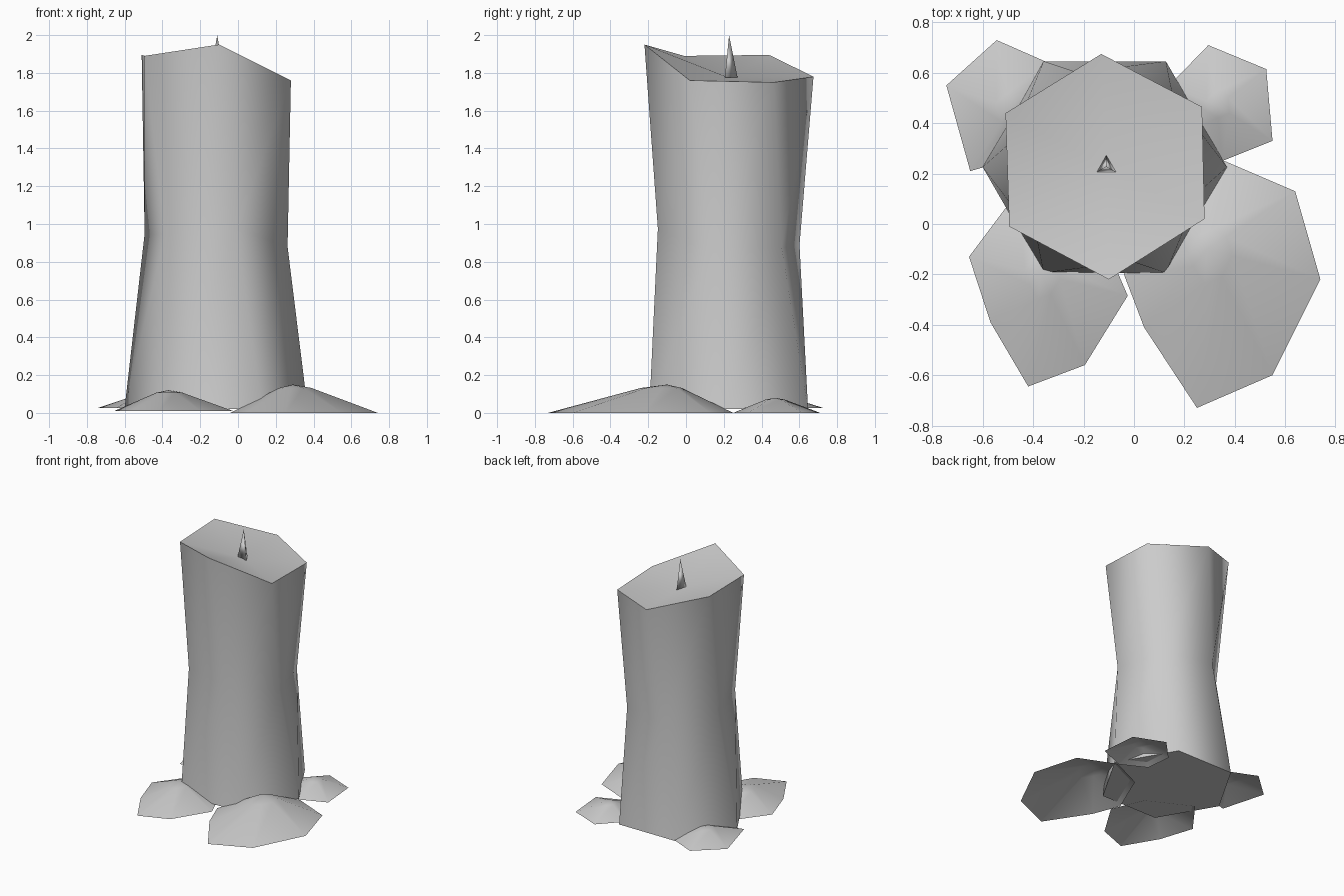
import bpy, bmesh
from math import cos, sin, radians
from mathutils import Vector

cube = bpy.data.objects.get("Cube")
if cube:
    bpy.data.objects.remove(cube)

wax = bpy.data.materials.new("plain_grey")
wax.use_nodes = True
GREY = (0.6, 0.6, 0.6, 1)
wax.diffuse_color = GREY
wax.node_tree.nodes["Principled BSDF"].inputs["Base Color"].default_value = GREY


def finish(name, bm):
    for f in bm.faces:
        f.smooth = True
    mesh = bpy.data.meshes.new(name)
    bm.to_mesh(mesh)
    bm.free()
    mesh.materials.append(wax)
    obj = bpy.data.objects.new(name, mesh)
    bpy.context.collection.objects.link(obj)
    return obj


def bridge(bm, low, high):
    n = len(low)
    for i in range(n):
        j = (i + 1) % n
        bm.faces.new((low[i], low[j], high[j], high[i]))


def fan(bm, ring, tip):
    return [bm.faces.new((a, b, tip)) for a, b in zip(ring, ring[1:] + ring[:1])]


# Candle body: hexagonal, pinched and twisted, with a slanted, dished top
bm = bmesh.new()
rim = [(0.28, 0.02, 1.76), (0.27, 0.465, 1.75), (-0.13, 0.675, 1.78),
       (-0.51, 0.44, 1.895), (-0.495, -0.01, 1.89), (-0.10, -0.22, 1.95)]


def hexagon(radius, turn, heights):
    return [bm.verts.new((-0.116 + radius * cos(radians(60 * i + turn)),
                          0.226 + radius * sin(radians(60 * i + turn)), z))
            for i, z in enumerate(heights)]


base = hexagon(0.485, 0, [0.02] * 6)
waist = hexagon(0.39, -14, [p[2] / 2 for p in rim])
top = [bm.verts.new(p) for p in rim]
bridge(bm, base, waist)
bridge(bm, waist, top)
caps = fan(bm, top, bm.verts.new((-0.11, 0.225, 1.775)))
caps.append(bm.faces.new(base[::-1]))
for ring in (base, top):
    for a, b in zip(ring, ring[1:] + ring[:1]):
        bm.edges.get((a, b)).smooth = False
finish("candle_body", bm)

# Wick: thin three-sided spike
bm = bmesh.new()
foot = [bm.verts.new((-0.11 + 0.045 * cos(radians(a)), 0.228 + 0.045 * sin(radians(a)), 1.775))
        for a in (90, 210, 330)]
fan(bm, foot, bm.verts.new((-0.11, 0.228, 2.0)))
bm.faces.new(foot[::-1])
finish("wick", bm)


# Wax puddles: open, low domes with irregular outlines
def puddle(name, peak, ground, outline):
    bm = bmesh.new()
    peak = Vector(peak)
    edge = [Vector((x, y, ground)) for x, y in outline]
    inner = []
    for p in edge:
        q = peak.lerp(p, 0.22)
        q.z = ground + (peak.z - ground) * 0.88
        inner.append(bm.verts.new(q))
    outer = [bm.verts.new(p) for p in edge]
    bridge(bm, outer, inner)
    fan(bm, inner, bm.verts.new(peak))
    finish(name, bm)


puddle("front_left_puddle", (0.29, -0.1, 0.15), 0.0,
       [(0.25, -0.73), (0.55, -0.6), (0.74, -0.22), (0.64, 0.13),
        (0.36, 0.25), (0.1, 0.13), (-0.04, -0.2), (0.04, -0.41)])
puddle("front_right_puddle", (-0.37, -0.2, 0.12), 0.01,
       [(-0.655, -0.13), (-0.57, -0.39), (-0.42, -0.645), (-0.195, -0.56),
        (-0.025, -0.285), (-0.13, -0.04), (-0.46, 0.13)])
puddle("back_left_puddle", (0.33, 0.47, 0.08), 0.0,
       [(0.295, 0.71), (0.14, 0.55), (0.16, 0.35), (0.35, 0.25),
        (0.55, 0.33), (0.525, 0.615)])
puddle("back_right_puddle", (-0.49, 0.46, 0.1), 0.025,
       [(-0.745, 0.55), (-0.65, 0.21), (-0.44, 0.27), (-0.3, 0.45),
        (-0.34, 0.64), (-0.545, 0.73)])
